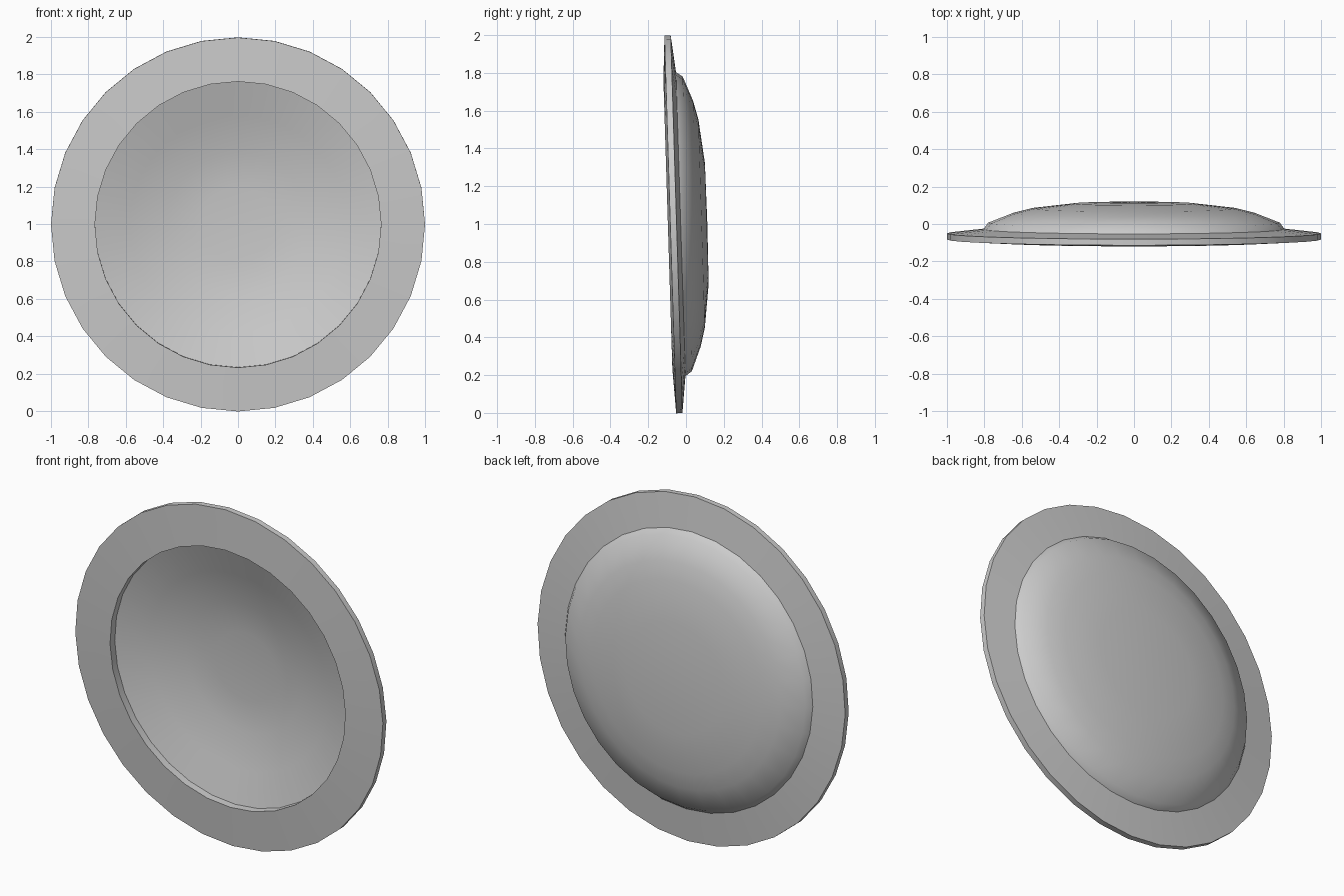
import bpy, bmesh, math
from mathutils import Matrix, Vector

cube = bpy.data.objects.get("Cube")
if cube:
    bpy.data.objects.remove(cube, do_unlink=True)

SIDES = 32
TILT = 0.031

grey = bpy.data.materials.new("plain grey")
grey.use_nodes = True
COLOUR = (0.6, 0.6, 0.6, 1)
grey.diffuse_color = COLOUR
grey.node_tree.nodes["Principled BSDF"].inputs["Base Color"].default_value = COLOUR

# Cross-section as (radius, depth), from the hollow's centre round the rim to the back's centre
hollow = [(0, 0.078), (0.2, 0.075), (0.38, 0.06), (0.58, 0.002), (0.765, -0.052)]
rim = [(0.765, -0.096), (1, -0.083), (1, -0.05), (0.805, -0.028)]
back = [(0.78, 0.007), (0.65, 0.058), (0.55, 0.083), (0.32, 0.11), (0, 0.113)]


def lathe(name, profile, material):
    """Spin a cross-section about the y axis into a closed solid."""
    bm = bmesh.new()
    verts = [bm.verts.new((r, y, 0)) for r, y in profile]
    edges = [bm.edges.new(pair) for pair in zip(verts, verts[1:])]
    bmesh.ops.spin(bm, geom=verts + edges, cent=(0, 0, 0), axis=(0, 1, 0),
                   angle=math.tau, steps=SIDES, use_merge=False)
    bmesh.ops.remove_doubles(bm, verts=bm.verts, dist=0.0005)
    bmesh.ops.recalc_face_normals(bm, faces=bm.faces)
    mesh = bpy.data.meshes.new(name)
    bm.to_mesh(mesh)
    bm.free()
    mesh.materials.append(material)
    obj = bpy.data.objects.new(name, mesh)
    bpy.context.collection.objects.link(obj)
    return obj


# Dish with a broad flat rim, leaning slightly forward
dish = lathe("rimmed_dish", hollow + rim + back, grey)
dish.data.transform(Matrix.Translation(Vector((0, 0, 1))) @ Matrix.Rotation(TILT, 4, 'X'))

bpy.ops.object.select_all(action='DESELECT')
dish.select_set(True)
bpy.context.view_layer.objects.active = dish
bpy.ops.object.shade_smooth_by_angle(angle=math.radians(40))
